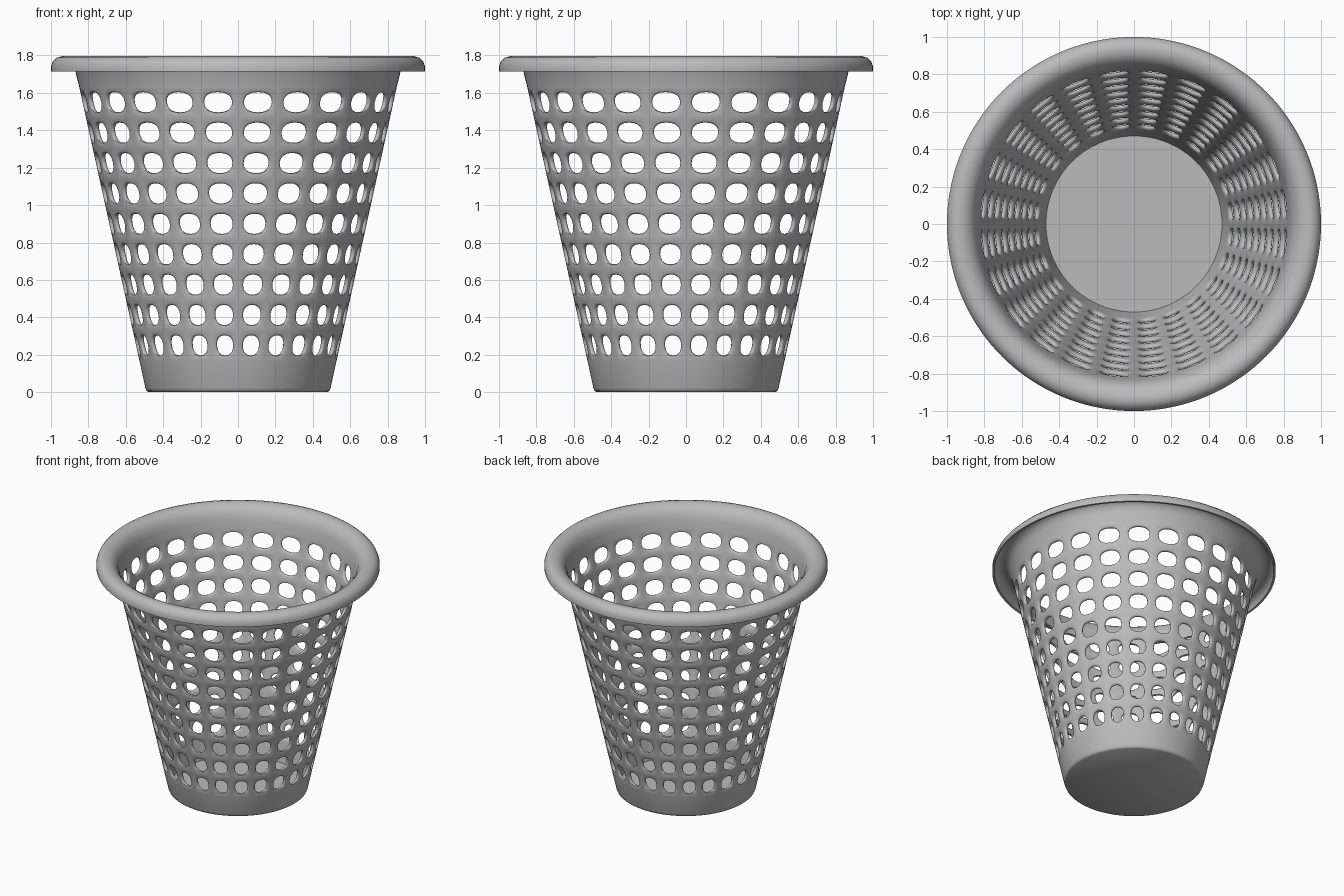
import bpy, bmesh, math

if "Cube" in bpy.data.objects:
    bpy.data.objects.remove(bpy.data.objects["Cube"])

COLS, ROWS, SUB = 24, 9, 6          # holes around, hole rows, subdivisions per cell side
Z0, DZ = 0.25, 0.1625               # first row height, row spacing
THICK = 0.025
SEG = COLS * SUB

plastic = bpy.data.materials.new("grey plastic")
plastic.diffuse_color = (0.5, 0.5, 0.5, 1)
plastic.use_nodes = True
plastic.node_tree.nodes["Principled BSDF"].inputs["Base Color"].default_value = plastic.diffuse_color


def wall_r(z):
    return 0.49 + 0.22 * z


bm = bmesh.new()


def polar(r, t, z):
    return bm.verts.new((r * math.cos(t), r * math.sin(t), z))


def skin(rings):
    """Quads between consecutive closed rings of vertices."""
    for a, b in zip(rings, rings[1:]):
        n = len(a)
        for i in range(n):
            j = (i + 1) % n
            bm.faces.new((a[i], a[j], b[j], b[i]))


def lathe(profile):
    skin([[polar(max(r, 1e-6), 2 * math.pi * i / SEG, z) for i in range(SEG)]
          for r, z in profile])


# square cell border in normalised coordinates
border = []
for k in range(SUB):
    s = -1 + 2 * k / SUB
    border.append((s, -1))
border += [(1, -1 + 2 * k / SUB) for k in range(SUB)]
border += [(1 - 2 * k / SUB, 1) for k in range(SUB)]
border += [(-1, 1 - 2 * k / SUB) for k in range(SUB)]


def sup(v):
    return math.copysign(abs(v) ** (2 / 2.25), v)


# perforated wall: each cell has a rounded hole through the thickness
half_t = math.pi / COLS
edge_steps = [(0.010, 0), (0.003, 0.003), (0, 0.010),
              (0, 0.015), (0.003, 0.022), (0.010, THICK)]
for row in range(ROWS):
    zc = Z0 + row * DZ
    rc = wall_r(zc)
    half_w = 0.045 + 0.032 * row / (ROWS - 1)
    for col in range(COLS):
        tc = (2 * col + 1) * half_t

        def square(depth):
            return [polar(wall_r(zc + v * DZ / 2) - depth, tc + u * half_t, zc + v * DZ / 2)
                    for u, v in border]

        rings = [square(0)]
        for grow, depth in edge_steps:
            ring = []
            for u, v in border:
                a = math.atan2(v, u)
                z = zc + sup(math.sin(a)) * (0.054 + grow)
                t = tc + sup(math.cos(a)) * (half_w + grow) / rc
                ring.append(polar(wall_r(z) - depth, t, z))
            rings.append(ring)
        rings.append(square(THICK))
        skin(rings)

# rolled hollow rim
zt = Z0 + (ROWS - 0.5) * DZ
lathe([(wall_r(zt) - THICK, zt), (0.834, 1.69), (0.849, 1.735), (0.873, 1.77),
       (0.905, 1.79), (0.94, 1.796), (0.97, 1.788), (0.99, 1.768), (1.0, 1.742),
       (1.0, 1.715), (0.985, 1.715), (0.98, 1.74), (0.965, 1.762), (0.94, 1.772),
       (0.91, 1.768), (0.885, 1.75), (0.868, 1.71), (wall_r(zt), zt)])

# solid bottom band and floor
zb = Z0 - DZ / 2
lathe([(wall_r(zb), zb), (0.495, 0.022), (0.489, 0.007), (0.478, 0), (0, 0)])
lathe([(0, 0.025), (wall_r(0.025) - THICK, 0.025), (wall_r(zb) - THICK, zb)])

bmesh.ops.remove_doubles(bm, verts=bm.verts, dist=0.0001)
bmesh.ops.recalc_face_normals(bm, faces=bm.faces)

mesh = bpy.data.meshes.new("basket")
bm.to_mesh(mesh)
bm.free()
mesh.materials.append(plastic)
basket = bpy.data.objects.new("basket", mesh)
bpy.context.collection.objects.link(basket)
bpy.context.view_layer.objects.active = basket
basket.select_set(True)
bpy.ops.object.shade_smooth_by_angle(angle=math.radians(50))
